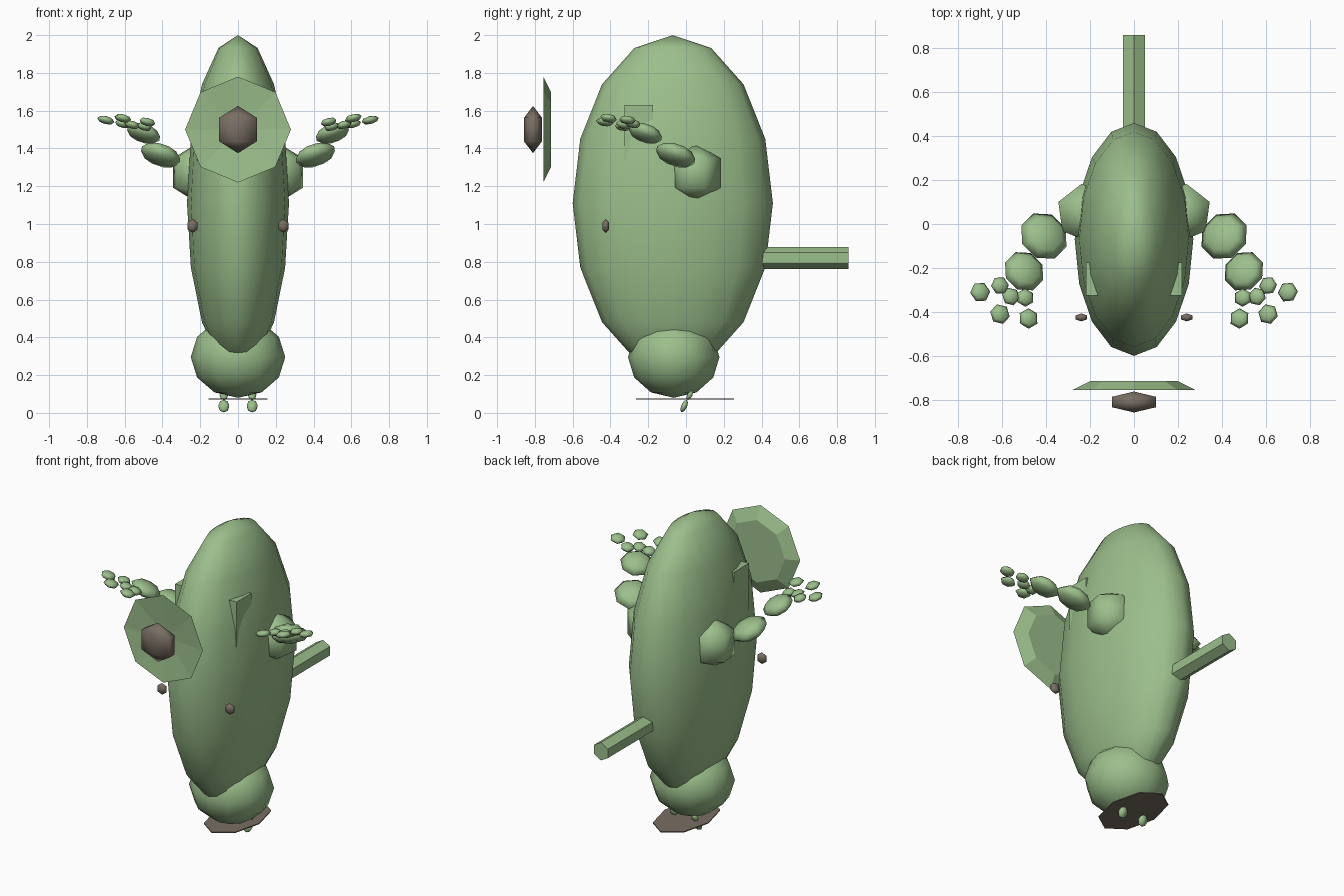
import bpy, bmesh
from math import pi, radians
from mathutils import Vector, Matrix

cube = bpy.data.objects.get("Cube")
if cube:
    bpy.data.objects.remove(cube, do_unlink=True)


def material(name, rgb):
    m = bpy.data.materials.new(name)
    m.use_nodes = True
    m.diffuse_color = (*rgb, 1)
    m.node_tree.nodes["Principled BSDF"].inputs["Base Color"].default_value = (*rgb, 1)
    return m


GREEN = material("leaf green", (0.33, 0.52, 0.26))
BROWN = material("dull brown", (0.19, 0.155, 0.125))


def finish(name, bm, mat, smooth=True):
    bmesh.ops.recalc_face_normals(bm, faces=bm.faces)
    for f in bm.faces:
        f.smooth = smooth
    me = bpy.data.meshes.new(name)
    bm.to_mesh(me)
    bm.free()
    me.materials.append(mat)
    ob = bpy.data.objects.new(name, me)
    bpy.context.collection.objects.link(ob)
    return ob


def ball(name, center, radii, seg, rings, mat=GREEN, spin=0, normal=(0, 0, 1)):
    """Ellipsoid with its pole turned to the given normal."""
    bm = bmesh.new()
    bmesh.ops.create_uvsphere(bm, u_segments=seg, v_segments=rings, radius=1)
    tilt = Vector((0, 0, 1)).rotation_difference(Vector(normal)).to_matrix().to_4x4()
    mat4 = Matrix.Translation(center) @ tilt @ Matrix.Diagonal((*radii, 1)) @ Matrix.Rotation(spin, 4, 'Z')
    bm.transform(mat4)
    return finish(name, bm, mat)


def prism(name, center, size, sides, r1, r2, depth, mat, turn, caps=True):
    """Straight-sided cylinder or frustum, stretched by size and turned."""
    bm = bmesh.new()
    bmesh.ops.create_cone(bm, cap_ends=caps, segments=sides, radius1=r1, radius2=r2, depth=depth)
    bm.transform(Matrix.Translation(center) @ turn @ Matrix.Diagonal((*size, 1)))
    return finish(name, bm, mat, False)


# Body and lower ball
ball("body", (0, -0.07, 1.11), (0.27, 0.53, 0.89), 16, 8)
ball("lower_ball", (0, -0.065, 0.295), (0.25, 0.242, 0.215), 12, 6)

# Block whose upper corners break through the body sides
bm = bmesh.new()
bmesh.ops.create_cube(bm, size=1)
bm.transform(Matrix.Translation((0, -0.25, 1.48)) @ Matrix.Diagonal((0.435, 0.15, 0.3, 1)))
finish("inner_block", bm, GREEN, False)

# Dish in front: bevelled back, hollow front
bm = bmesh.new()
bmesh.ops.create_cone(bm, cap_ends=True, segments=8, radius1=0.28, radius2=0.2, depth=0.04)
front = min(bm.faces, key=lambda f: f.calc_center_median().z)
hub = bmesh.ops.poke(bm, faces=[front])["verts"][0]
hub.co.z += 0.03
bm.transform(Matrix.Translation((0, -0.735, 1.5)) @ Matrix.Rotation(-pi / 2, 4, 'X'))
finish("front_dish", bm, GREEN, False)

# Nose
ball("nose", (0, -0.81, 1.5), (0.133, 0.055, 0.125), 6, 3, BROWN)

# Tail rod
prism("tail", (0, 0.53, 0.82), (1, 1, 1), 6, 0.0575, 0.0575, 0.66, GREEN,
      Matrix.Rotation(-pi / 2, 4, 'X'))

# Flat plate under the lower ball
prism("base_plate", (0, -0.005, 0.073), (0.155, 0.26, 1), 8, 1, 1, 0.006, BROWN, Matrix.Identity(4))

# Paired parts
inner = [(0.495, -0.335, 1.515), (0.56, -0.33, 1.525), (0.61, -0.28, 1.53)]
tips = [(0.48, -0.43, 1.54), (0.61, -0.41, 1.56), (0.70, -0.31, 1.55)]
for side, s in (("left", 1), ("right", -1)):
    slope = (-0.35 * s, 0.35, 1)
    ball(side + "_eye", (0.24 * s, -0.425, 0.99), (0.035, 0.021, 0.037), 6, 3, BROWN)
    ball(side + "_shoulder", (0.22 * s, 0.05, 1.27), (0.155,) * 3, 6, 3, spin=radians(-8) * s)
    ball(side + "_upper_arm", (0.41 * s, -0.055, 1.365), (0.115, 0.115, 0.05), 8, 4, spin=pi / 8, normal=slope)
    ball(side + "_forearm", (0.5 * s, -0.215, 1.48), (0.097, 0.097, 0.042), 8, 4, spin=pi / 8, normal=slope)
    for i, (a, b) in enumerate(zip(inner, tips)):
        for part, (x, y, z), r in (("knuckle", a, 0.042), ("finger", b, 0.047)):
            ball(f"{side}_{part}_{i + 1}", (x * s, y, z), (r, r, 0.021), 6, 4,
                 spin=0.3 * i, normal=(-0.25 * s, 0.15, 1))
    ball(side + "_foot", (0.075 * s, -0.01, 0.036), (0.033, 0.016, 0.036), 6, 4, normal=(0, 0.45, 1))
    ball(side + "_ankle", (0.075 * s, 0.02, 0.095), (0.025, 0.014, 0.03), 6, 4, normal=(0, 0.45, 1))
